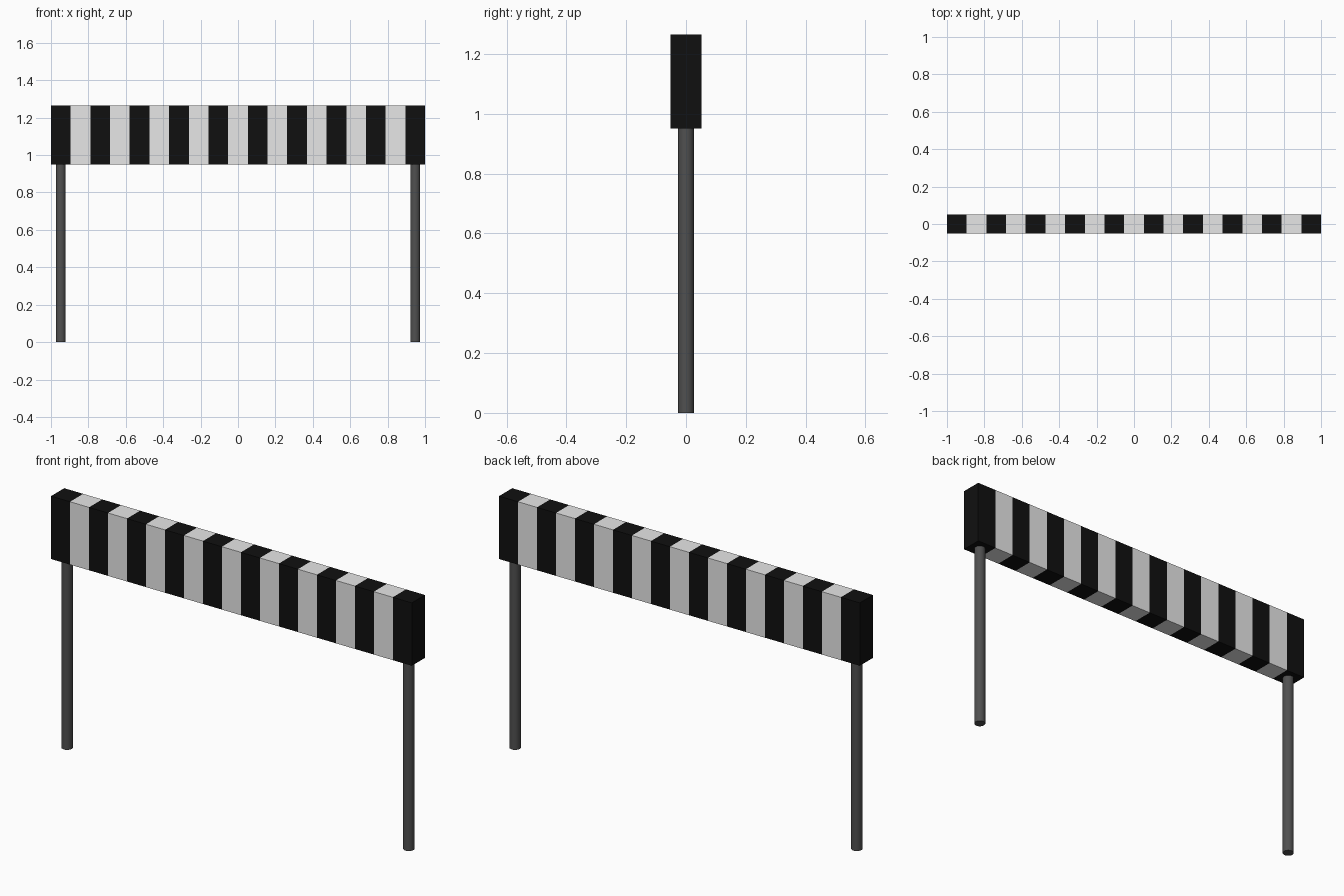
import bpy
import bmesh
from math import radians

if "Cube" in bpy.data.objects:
    bpy.data.objects.remove(bpy.data.objects["Cube"], do_unlink=True)

STRIPES = 19
LENGTH, DEPTH = 2.0, 0.104
BOTTOM, TOP = 0.95, 1.265
POST_X, POST_RADIUS = 0.947, 0.026


def make_material(name, color, roughness=0.6):
    mat = bpy.data.materials.new(name)
    mat.use_nodes = True
    mat.diffuse_color = color
    shader = next(n for n in mat.node_tree.nodes if n.type == 'BSDF_PRINCIPLED')
    shader.inputs["Base Color"].default_value = color
    shader.inputs["Roughness"].default_value = roughness
    return mat


black = make_material("black paint", (0.005, 0.005, 0.005, 1))
white = make_material("white paint", (0.8, 0.8, 0.8, 1))
grey = make_material("dark grey metal", (0.08, 0.08, 0.08, 1))

# Striped board: one box sliced into equal bands, alternately coloured
bm = bmesh.new()
bmesh.ops.create_cube(bm, size=1)
bmesh.ops.scale(bm, vec=(LENGTH, DEPTH, TOP - BOTTOM), verts=bm.verts)
bmesh.ops.translate(bm, vec=(0, 0, (TOP + BOTTOM) / 2), verts=bm.verts)
band = LENGTH / STRIPES
for i in range(1, STRIPES):
    bmesh.ops.bisect_plane(bm, geom=bm.verts[:] + bm.edges[:] + bm.faces[:],
                           plane_co=(i * band - LENGTH / 2, 0, 0), plane_no=(1, 0, 0))
for face in bm.faces:
    x = face.calc_center_median().x
    index = min(int((x + LENGTH / 2) / band), STRIPES - 1)
    face.material_index = index % 2
mesh = bpy.data.meshes.new("striped_board")
bm.to_mesh(mesh)
bm.free()
mesh.materials.append(black)
mesh.materials.append(white)
board = bpy.data.objects.new("striped_board", mesh)
bpy.context.collection.objects.link(board)

# Round posts under both ends
for name, side in (("left_post", 1), ("right_post", -1)):
    bpy.ops.mesh.primitive_cylinder_add(vertices=32, radius=POST_RADIUS, depth=BOTTOM,
                                        location=(side * POST_X, 0, BOTTOM / 2))
    post = bpy.context.object
    post.name = name
    post.data.materials.append(grey)
    bpy.ops.object.shade_smooth_by_angle(angle=radians(30))
